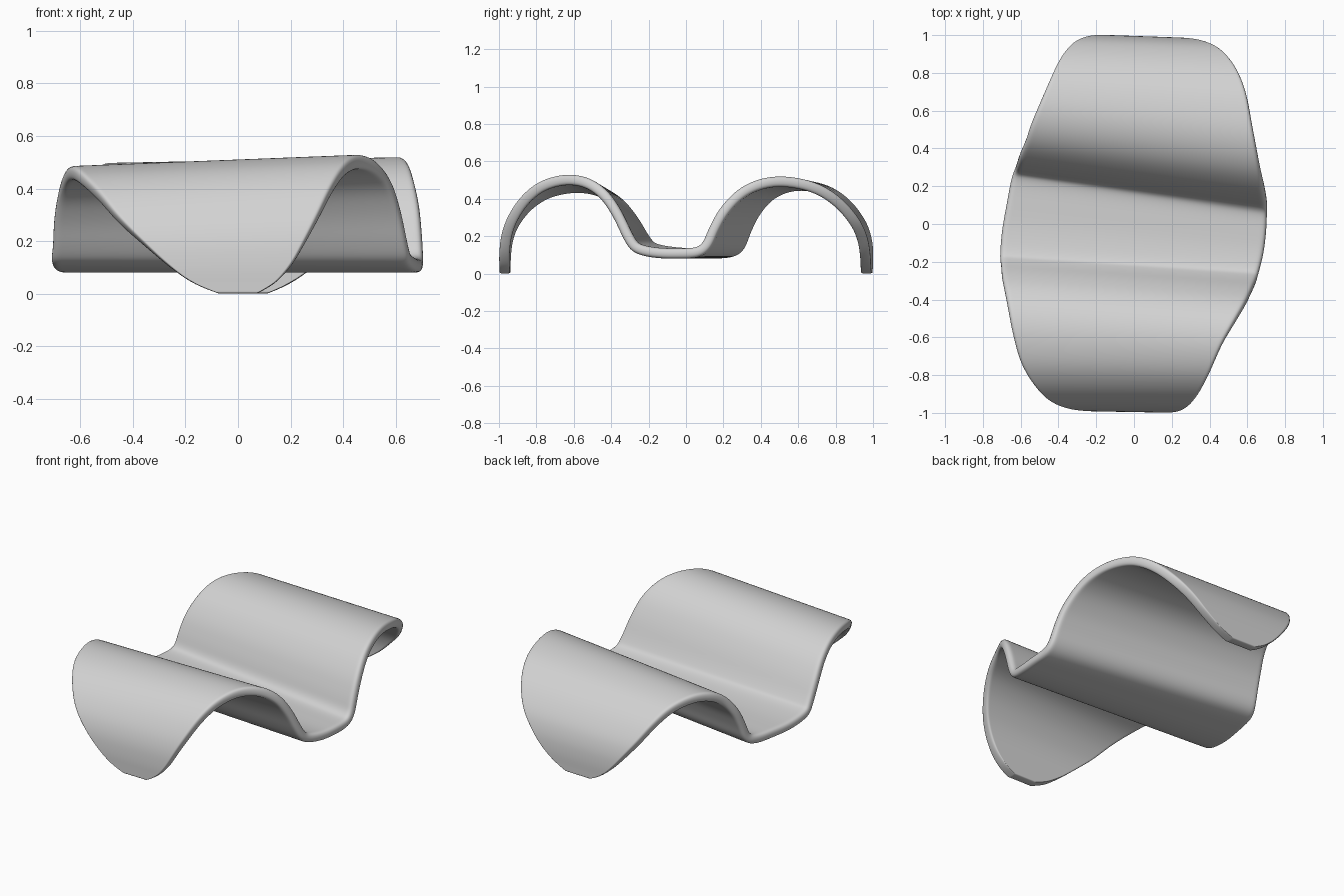
import bpy

# Rows along the sheet, front lip to back lip: y, z, left x, right x (mid surface)
ROWS = [
    (-0.968, 0.000, -0.07, 0.07),
    (-0.968, 0.040, -0.17, 0.14),
    (-0.967, 0.110, -0.27, 0.205),
    (-0.955, 0.200, -0.37, 0.26),
    (-0.920, 0.290, -0.46, 0.31),
    (-0.850, 0.385, -0.535, 0.36),
    (-0.750, 0.455, -0.60, 0.41),
    (-0.620, 0.484, -0.64, 0.465),
    (-0.500, 0.465, -0.665, 0.53),
    (-0.400, 0.400, -0.685, 0.585),
    (-0.325, 0.300, -0.70, 0.62),
    (-0.265, 0.190, -0.705, 0.645),
    (-0.215, 0.135, -0.71, 0.66),
    (-0.100, 0.112, -0.70, 0.685),
    (0.030, 0.108, -0.675, 0.70),
    (0.150, 0.114, -0.65, 0.705),
    (0.205, 0.150, -0.63, 0.705),
    (0.240, 0.230, -0.62, 0.70),
    (0.290, 0.325, -0.605, 0.69),
    (0.370, 0.415, -0.575, 0.67),
    (0.470, 0.467, -0.545, 0.65),
    (0.590, 0.480, -0.50, 0.625),
    (0.730, 0.448, -0.445, 0.595),
    (0.840, 0.375, -0.395, 0.545),
    (0.920, 0.275, -0.335, 0.47),
    (0.955, 0.190, -0.27, 0.385),
    (0.967, 0.110, -0.20, 0.30),
    (0.968, 0.040, -0.12, 0.20),
    (0.968, 0.000, -0.04, 0.11),
]
STEPS, COLS = 3, 36


def catmull(a, b, c, d, t):
    return tuple(0.5 * (2 * q + (r - p) * t + (2 * p - 5 * q + 4 * r - s) * t * t
                        + (3 * q - p - 3 * r + s) * t ** 3)
                 for p, q, r, s in zip(a, b, c, d))


def skew(y):
    """How far the wave drifts in y per unit of x."""
    keys = [(-1, -0.015), (-0.6, -0.05), (-0.22, -0.07), (0.18, -0.142), (0.55, -0.1), (1, -0.03)]
    for (a, u), (b, v) in zip(keys, keys[1:]):
        if y <= b:
            return u + (v - u) * (y - a) / (b - a)
    return keys[-1][1]


# Smooth the rows
fine = []
n = len(ROWS)
for i in range(n - 1):
    quad = [ROWS[min(max(i + k, 0), n - 1)] for k in (-1, 0, 1, 2)]
    fine += [catmull(*quad, s / STEPS) for s in range(STEPS)]
fine.append(ROWS[-1])

# Wavy sheet grid
verts, faces = [], []
for y, z, xl, xr in fine:
    tilt = 0.04 if y < -0.22 else 0.02
    for j in range(COLS + 1):
        x = xl + (xr - xl) * j / COLS
        lift = tilt * x * max(0.0, z - 0.12) / 0.37
        verts.append((x, y + skew(y) * x, z + lift))
w = COLS + 1
for i in range(len(fine) - 1):
    for j in range(COLS):
        a = i * w + j
        faces.append((a, a + 1, a + w + 1, a + w))

mesh = bpy.data.meshes.new("wavy_sheet")
mesh.from_pydata(verts, [], faces)
sheet = bpy.data.objects.new("wavy_sheet", mesh)
bpy.context.collection.objects.link(sheet)
for p in mesh.polygons:
    p.use_smooth = True

# Plain light grey
mat = bpy.data.materials.new("light_grey")
mat.diffuse_color = (0.65, 0.65, 0.65, 1)
mesh.materials.append(mat)

# Thickness with softly rounded rim
solid = sheet.modifiers.new("thickness", "SOLIDIFY")
solid.thickness = 0.055
solid.offset = 0
sub = sheet.modifiers.new("round_rim", "SUBSURF")
sub.levels = sub.render_levels = 2
